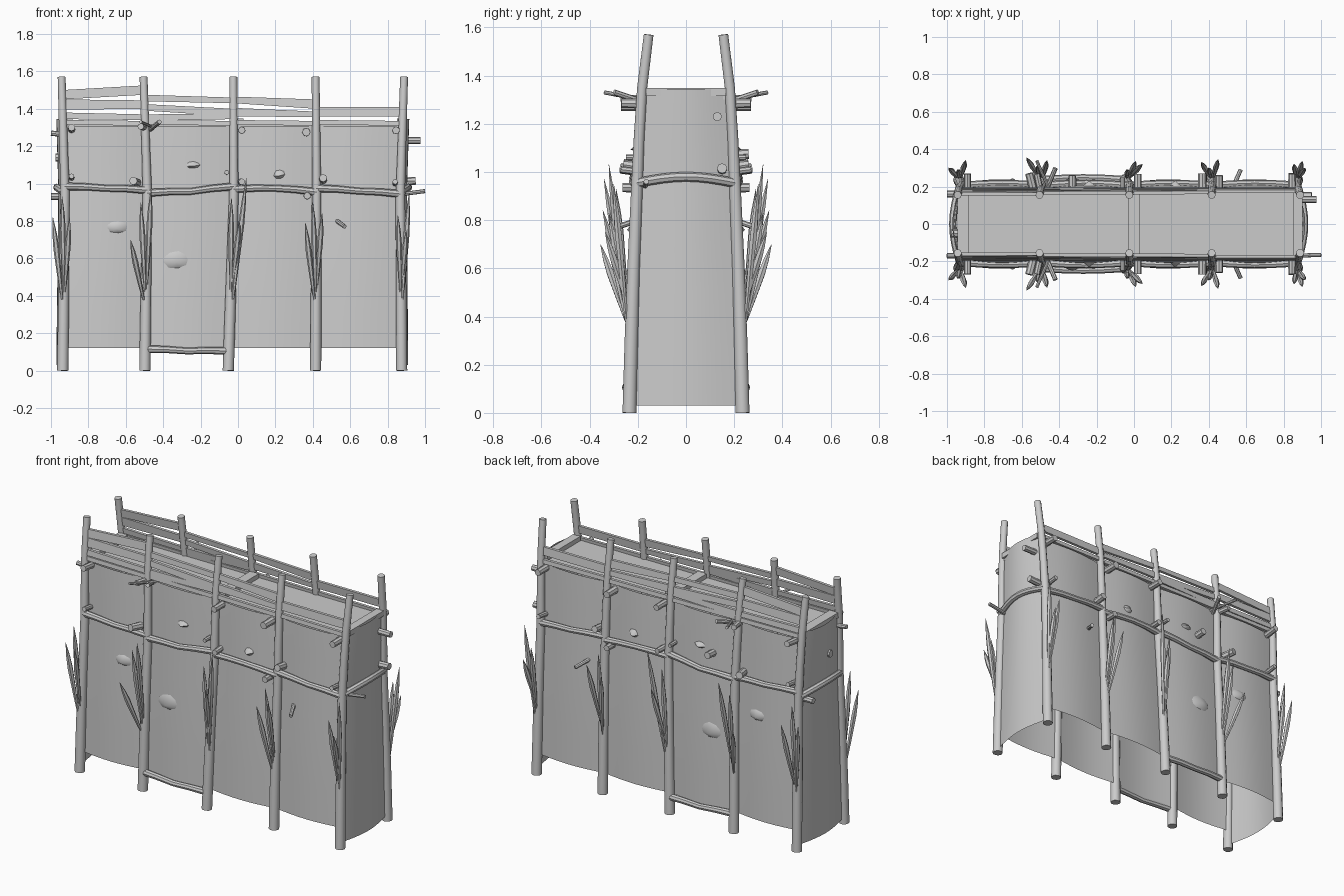
import bpy, bmesh, math, random
from mathutils import Vector

if "Cube" in bpy.data.objects:
    bpy.data.objects.remove(bpy.data.objects["Cube"])

random.seed(4)


def finish(name, bm, mirror=True, smooth=True):
    me = bpy.data.meshes.new(name)
    bmesh.ops.recalc_face_normals(bm, faces=bm.faces)
    bm.to_mesh(me)
    bm.free()
    ob = bpy.data.objects.new(name, me)
    bpy.context.collection.objects.link(ob)
    if smooth:
        bpy.ops.object.select_all(action='DESELECT')
        ob.select_set(True)
        bpy.context.view_layer.objects.active = ob
        bpy.ops.object.shade_smooth_by_angle(angle=math.radians(40))
    if mirror:
        m = ob.modifiers.new("front_and_back", 'MIRROR')
        m.use_axis = (False, True, False)
        m.use_mirror_merge = False
    return ob


def lerp_table(t, table):
    for (a, va), (b, vb) in zip(table, table[1:]):
        if t <= b:
            return va + (vb - va) * max(0, (t - a) / (b - a))
    return table[-1][1]


def post_y(z):
    return -lerp_table(z, [(0, .235), (.5, .222), (.95, .203), (1.3, .188), (1.57, .155)])


def tube(name, pts, radii, sides=10, mirror=True):
    bm = bmesh.new()
    pts = [Vector(p) for p in pts]
    rings = []
    for i, p in enumerate(pts):
        d = (pts[min(i + 1, len(pts) - 1)] - pts[max(i - 1, 0)]).normalized()
        u = d.cross(Vector((0, 1, 0)) if abs(d.y) < .8 else Vector((0, 0, 1))).normalized()
        v = d.cross(u)
        rings.append([bm.verts.new(p + radii[i] * (u * math.cos(a) + v * math.sin(a)))
                      for a in (2 * math.pi * k / sides for k in range(sides))])
    for r, s in zip(rings, rings[1:]):
        for k in range(sides):
            bm.faces.new((r[k], r[(k + 1) % sides], s[(k + 1) % sides], s[k]))
    bm.faces.new(rings[0])
    bm.faces.new(rings[-1])
    return finish(name, bm, mirror)


def sheet(name, fn, nu, nv, mirror=True):
    bm = bmesh.new()
    g = [[bm.verts.new(fn(i / nu, j / nv)) for j in range(nv + 1)] for i in range(nu + 1)]
    for i in range(nu):
        for j in range(nv):
            bm.faces.new((g[i][j], g[i + 1][j], g[i + 1][j + 1], g[i][j + 1]))
    return finish(name, bm, mirror)


def box(name, x0, x1, y0, y1, z0, z1):
    bm = bmesh.new()
    bmesh.ops.create_cube(bm, size=1)
    for v in bm.verts:
        v.co = ((x0 + x1) / 2 + v.co.x * (x1 - x0), (y0 + y1) / 2 + v.co.y * (y1 - y0),
                (z0 + z1) / 2 + v.co.z * (z1 - z0))
    return finish(name, bm, False, False)


# Posts: x at the base, middle and top
posts = [(-.937, -.925, -.943), (-.498, -.485, -.505), (-.052, -.022, -.025),
         (.415, .42, .415), (.875, .868, .888)]


def post_x(i, z):
    b, m, t = posts[i]
    return lerp_table(z, [(0, b), (.95, m), (1.57, t)])


for i in range(5):
    zs = [0, .3, .6, .95, 1.15, 1.35, 1.57]
    tube("post", [(post_x(i, z), post_y(z), z) for z in zs],
         [.03, .029, .027, .025, .023, .022, .021])

# Hide walls between the posts, bulging a little
for i in range(4):
    for z0, z1 in ((.12, .97), (.97, 1.305)):
        def wall(u, v, i=i, z0=z0, z1=z1):
            z = z0 + (z1 - z0) * v
            x = post_x(i, z) * (1 - u) + post_x(i + 1, z) * u
            return (x, post_y(z) + .015 - .022 * math.sin(math.pi * u), z)
        sheet("wall_panel", wall, 8, 4)

# End walls and the rails across them
for side, i in ((-1, 0), (1, 4)):
    for z0, z1 in ((.03, .97), (.97, 1.345)):
        def end(u, v, i=i, side=side, z0=z0, z1=z1):
            z = z0 + (z1 - z0) * v
            y = post_y(z) + .015
            return (post_x(i, z) + side * .035 * math.sin(math.pi * u), y * (1 - 2 * u), z)
        sheet("end_wall", end, 10, 4, False)
    tube("end_rail", [(post_x(i, .97) + side * (.008 + .035 * math.sin(math.pi * t / 8)),
                       -.2 + .4 * t / 8, .955 + .025 * math.sin(math.pi * t / 8)) for t in range(9)],
         [.02] * 9, 8, False)

# Deck and its beams
box("deck", -.93, .885, -.17, .17, 1.30, 1.32)
for x0, x1 in ((-.945, -.885), (-.03, .03), (.85, .9)):
    box("deck_beam", x0, x1, -.165, .165, 1.315, 1.348)

# Horizontal rails along the walls: start post, z start, z middle, z end
for i, a, m, b in ((0, .985, .975, .965), (1, .95, .958, .985), (2, .97, .975, .955),
                   (3, .975, .96, .945), (1, .115, .105, .105)):
    za = (a, (a + m) / 2 + .003, m, (m + b) / 2 + .003, b)
    tube("wall_rail", [(post_x(i, z) * (1 - t / 4) + post_x(i + 1, z) * t / 4,
                        post_y(z) - .004 - .012 * math.sin(math.pi * t / 4), z)
                       for t, z in enumerate(za)], [.021, .019, .018, .019, .021], 8)

# Parapet planks: start post, bottom and top at the left, bottom and top at the right
planks = [(0, 1.45, 1.5, 1.475, 1.525), (0, 1.395, 1.45, 1.4, 1.445), (0, 1.345, 1.38, 1.34, 1.37),
          (1, 1.44, 1.475, 1.43, 1.46), (1, 1.39, 1.425, 1.36, 1.40), (1, 1.335, 1.37, 1.345, 1.375),
          (2, 1.43, 1.465, 1.4, 1.45), (2, 1.36, 1.405, 1.355, 1.385),
          (3, 1.36, 1.41, 1.36, 1.41)]
planks += [(i, 1.315, 1.34, 1.31, 1.335) for i in range(4)]
for i, a, b, c, d in planks:
    bm = bmesh.new()
    vs = []
    for p, lo, hi in ((i, a, b), (i + 1, c, d)):
        vs.append([bm.verts.new((post_x(p, z), post_y(z) + dy, z))
                   for z, dy in ((lo, -.008), (hi, -.008), (hi, .01), (lo, .01))])
    for k in range(4):
        bm.faces.new((vs[0][k], vs[0][(k + 1) % 4], vs[1][(k + 1) % 4], vs[1][k]))
    bm.faces.new(vs[0])
    bm.faces.new(vs[1])
    finish("parapet_plank", bm, True, False)

# Sharpened stakes lashed to each post: x, y, z of the tips
tips = [[(-.99, -.3, .82), (-.9, -.34, .82), (-.94, -.29, .93)],
        [(-.575, -.355, .7), (-.52, -.31, .9), (-.465, -.34, .97)],
        [(.045, -.32, 1.03), (-.035, -.29, .92), (.01, -.335, .8)],
        [(.36, -.33, .79), (.40, -.3, .9), (.45, -.345, .84)],
        [(.915, -.3, .95), (.855, -.32, .83), (.9, -.335, .75)]]
for i, group in enumerate(tips):
    for k, tip in enumerate(group):
        z = .38 + .04 * k
        a = Vector((post_x(i, z) + (tip[0] - post_x(i, z)) * .15, post_y(z) - .022, z))
        tip = Vector(tip)
        tube("stake", [a.lerp(tip, t) for t in (0, .3, .62, .8, 1)],
             [.007, .012, .016, .012, .001], 6)

# Round pegs poking out of the walls: x, z, radius, length, sideways drift, rise
pegs = [(-.89, 1.29, .02, .09, 0, .01), (-.89, 1.03, .015, .07, 0, .01),
        (-.54, 1.005, .023, .08, -.02, .01), (-.5, 1.3, .018, .09, -.02, .005),
        (-.47, 1.29, .013, .12, .05, .04), (-.45, 1.3, .009, .16, -.07, .03),
        (.02, 1.285, .02, .09, 0, 0), (.015, 1.01, .018, .07, .005, 0), (-.06, 1.06, .013, .06, 0, 0),
        (.365, 1.275, .023, .09, 0, 0), (.455, 1.02, .022, .07, 0, .01), (.37, .935, .02, .07, 0, 0),
        (.845, 1.285, .021, .09, 0, 0), (.84, 1.0, .015, .08, 0, .01), (.53, .8, .012, .09, .04, -.03)]
for x, z, r, ln, dx, dz in pegs:
    y = post_y(z) + .01
    tube("peg", [(x, y, z), (x + dx, y - ln, z + dz)], [r, r * .95], 8)

# Pegs and twigs at the two ends
for a, b, r in (((.86, .13, 1.23), (.975, .13, 1.23), .019), ((.86, .15, 1.01), (.95, .15, 1.015), .021),
                ((.85, -.17, .94), (1.0, -.165, .96), .011), ((-.92, -.17, 1.26), (-1.0, -.17, 1.27), .014),
                ((-.92, .16, .93), (-1.0, .16, .93), .019), ((-.93, -.05, 1.14), (-.975, -.05, 1.14), .022)):
    tube("end_peg", [a, b], [r, r], 8, False)
tube("back_peg", [(-.33, .19, 1.07), (-.33, .26, 1.075)], [.022, .021], 8, False)

# Ragged shallow lumps on the walls: x, z, half width, half height
for x, z, w, h in ((-.33, .595, .08, .05), (-.65, .77, .065, .035), (-.24, 1.1, .04, .022), (.22, 1.05, .034, .028)):
    bm = bmesh.new()
    y = post_y(z) - .004
    mid = bm.verts.new((x, y - .03, z - h * .3))
    rim = [bm.verts.new((x + w * s * math.cos(t), y, z + h * s * math.sin(t)))
           for t, s in ((k * math.pi / 4.5, random.uniform(.8, 1.05)) for k in range(9))]
    for k in range(9):
        bm.faces.new((mid, rim[k], rim[(k + 1) % 9]))
    finish("wall_lump", bm)
